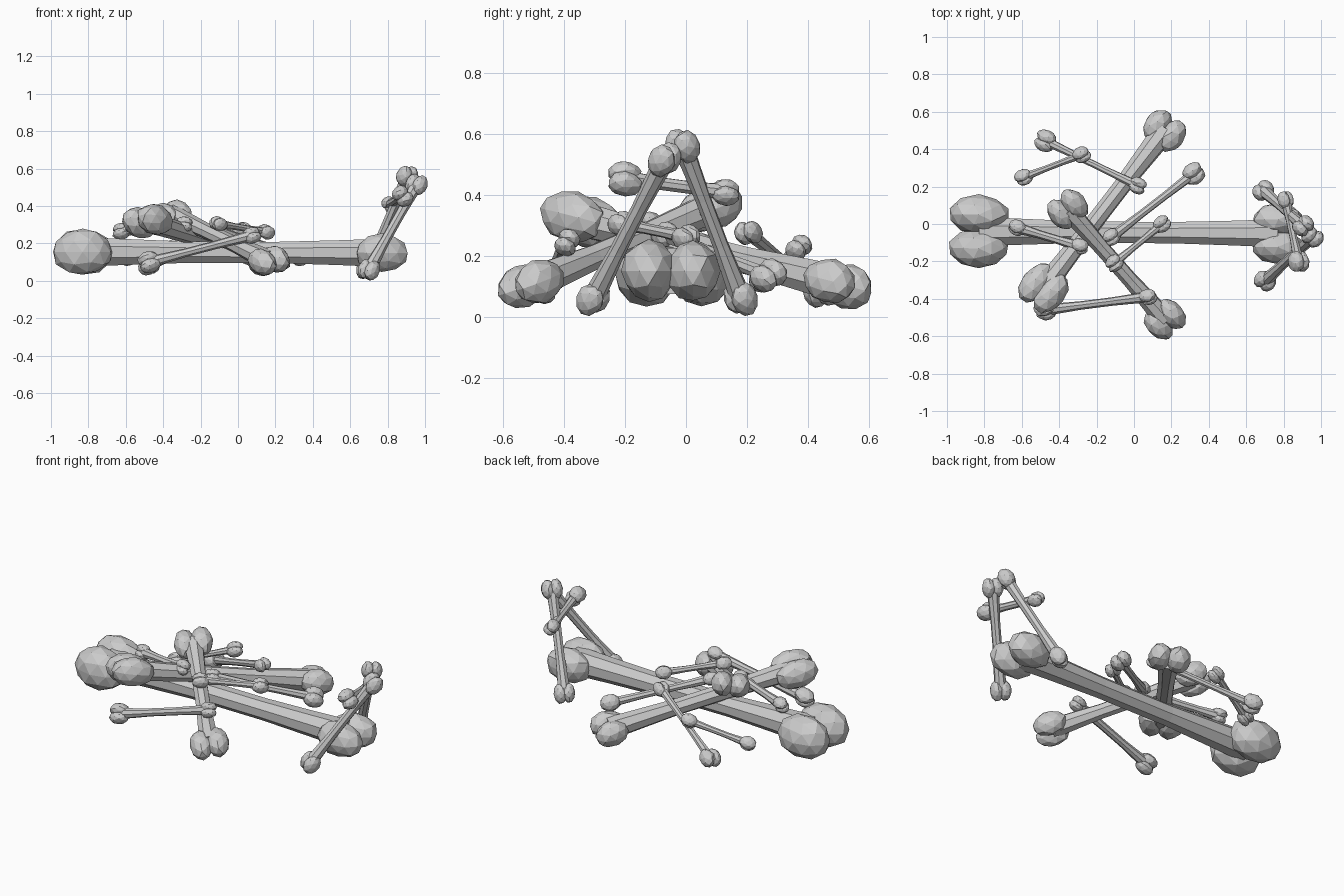
import bpy, bmesh, math, random
from mathutils import Vector, Matrix

if "Cube" in bpy.data.objects:
    bpy.data.objects.remove(bpy.data.objects["Cube"])

random.seed(4)


def lobe(bm, centre, axis, side, length, width, height):
    """Faceted knob, stretched along the bone axis."""
    up = axis.cross(side)
    rot = Matrix((axis, side, up)).transposed()
    made = bmesh.ops.create_icosphere(bm, subdivisions=2, radius=1.0)
    for v in made["verts"]:
        c = v.co * random.uniform(0.97, 1.06)
        v.co = centre + rot @ Vector((c.x * length, c.y * width, c.z * height))


def bone(name, p, q, shaft, knob_p, knob_q, roll=0):
    """Bone from knob centre p to q; knob = (length, width, height, lobe spacing)."""
    p, q = Vector(p), Vector(q)
    axis = (q - p).normalized()
    side = axis.cross(Vector((0, 0, 1))).normalized()
    side = Matrix.Rotation(math.radians(roll), 3, axis) @ side
    up = axis.cross(side)
    bm = bmesh.new()

    # eight-sided shaft, narrow in the middle
    rings = []
    for t, r in ((0.0, 1.3), (0.15, 1.15), (0.35, 0.95), (0.65, 0.95), (0.85, 1.1), (1.0, 1.25)):
        c = p.lerp(q, t)
        rings.append([bm.verts.new(c + shaft * r * (side * math.cos(a) + up * math.sin(a)))
                      for a in (math.tau * (i + 0.5) / 8 for i in range(8))])
    for a, b in zip(rings, rings[1:]):
        for i in range(8):
            j = (i + 1) % 8
            bm.faces.new((a[i], a[j], b[j], b[i]))
    bm.faces.new(rings[0][::-1])
    bm.faces.new(rings[-1])

    # two knobs on each end
    for end, (ln, wd, ht, gap) in ((p, knob_p), (q, knob_q)):
        for s in (-1, 1):
            lobe(bm, end + side * s * gap, axis, side, ln, wd, ht)
    bmesh.ops.recalc_face_normals(bm, faces=bm.faces)
    me = bpy.data.meshes.new(name)
    bm.to_mesh(me)
    bm.free()
    bpy.context.collection.objects.link(bpy.data.objects.new(name, me))


# large bones
bone("large_bone", (-0.83, -0.04, 0.155), (0.77, -0.05, 0.15), 0.065,
     (0.16, 0.105, 0.122, 0.09), (0.137, 0.088, 0.1, 0.073))
bone("crossing_bone_back", (0.165, 0.5, 0.108), (-0.485, -0.345, 0.32), 0.05,
     (0.095, 0.066, 0.072, 0.05), (0.122, 0.075, 0.082, 0.05), 10)
bone("crossing_bone_front", (0.165, -0.51, 0.108), (-0.355, 0.08, 0.355), 0.045,
     (0.095, 0.062, 0.07, 0.046), (0.092, 0.062, 0.068, 0.046), -10)

# thin bones scattered over the pile
small = (0.056, 0.037, 0.046, 0.022)
tiny = (0.046, 0.028, 0.037, 0.016)
thin = [
    ("front", (-0.475, -0.46, 0.10), (0.075, -0.39, 0.243), 0.024, small, tiny, 60),
    ("rear", (-0.475, 0.445, 0.08), (0.02, 0.205, 0.275), 0.02, small, tiny, 10),
    ("rear_left", (-0.59, 0.25, 0.125), (-0.28, 0.37, 0.225), 0.018, tiny, tiny, 40),
    ("left", (-0.625, -0.02, 0.265), (-0.29, -0.12, 0.3), 0.024, tiny, tiny, 60),
    ("middle", (-0.105, -0.21, 0.305), (0.15, 0.0, 0.262), 0.019, tiny, tiny, 20),
    ("right", (-0.12, -0.07, 0.27), (0.32, 0.27, 0.135), 0.022, tiny, small, 30),
    ("leaning_front", (0.70, -0.305, 0.06), (0.955, -0.07, 0.515), 0.028, small, small, 20),
    ("leaning_rear", (0.69, 0.18, 0.06), (0.905, -0.01, 0.56), 0.028, small, small, -10),
    ("leaning_cross", (0.88, -0.2, 0.452), (0.81, 0.13, 0.408), 0.023, small, tiny, 50),
]
for name, *rest in thin:
    bone("thin_bone_" + name, *rest)
